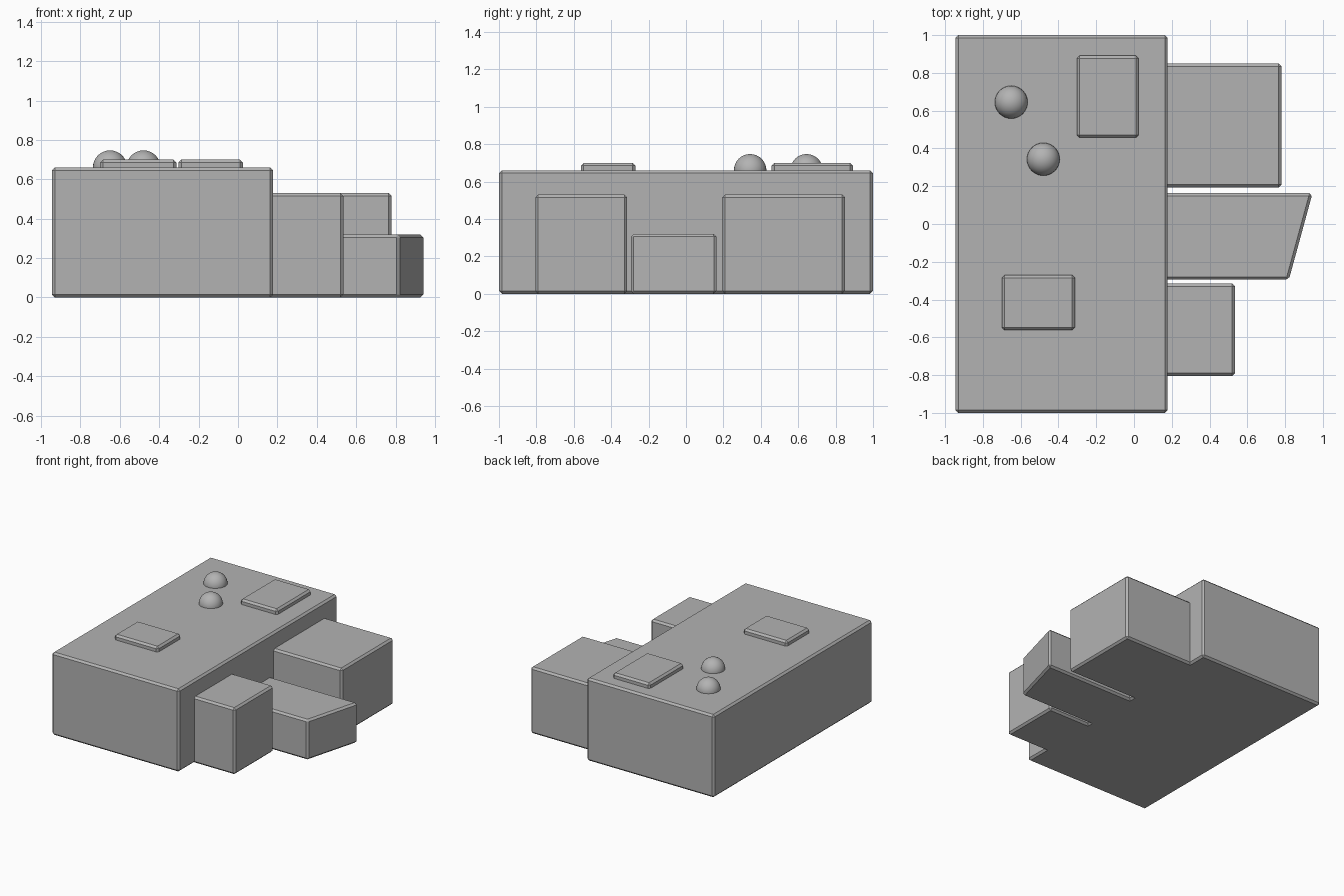
import bpy
import bmesh

if "Cube" in bpy.data.objects:
    bpy.data.objects.remove(bpy.data.objects["Cube"])

grey = bpy.data.materials.new("plain_grey")
grey.diffuse_color = (0.45, 0.45, 0.45, 1)
grey.use_nodes = True
grey.node_tree.nodes["Principled BSDF"].inputs["Base Color"].default_value = grey.diffuse_color


def prism(name, outline, z0, z1, bevel=0.015):
    """Extrude a floor outline and chamfer every edge."""
    bm = bmesh.new()
    face = bm.faces.new([bm.verts.new((x, y, z0)) for x, y in outline])
    top = bmesh.ops.extrude_face_region(bm, geom=[face])["geom"]
    for v in top:
        if isinstance(v, bmesh.types.BMVert):
            v.co.z = z1
    bmesh.ops.recalc_face_normals(bm, faces=bm.faces[:])
    bmesh.ops.bevel(bm, geom=bm.edges[:], offset=bevel, segments=1,
                    affect='EDGES', clamp_overlap=True)
    mesh = bpy.data.meshes.new(name)
    bm.to_mesh(mesh)
    bm.free()
    mesh.materials.append(grey)
    obj = bpy.data.objects.new(name, mesh)
    bpy.context.collection.objects.link(obj)
    return obj


def box(name, x0, x1, y0, y1, z0, z1):
    return prism(name, [(x0, y0), (x1, y0), (x1, y1), (x0, y1)], z0, z1)


# Main hall
box("main_hall", -0.945, 0.178, -1, 1, 0, 0.66)

# Side wings, rooted inside the hall
box("back_wing", 0.1, 0.78, 0.193, 0.85, 0, 0.53)
box("front_wing", 0.1, 0.535, -0.805, -0.315, 0, 0.53)
prism("slanted_wing", [(0.1, -0.295), (0.82, -0.295), (0.945, 0.163), (0.1, 0.163)], 0, 0.32)

# Raised roof panels
box("back_roof_panel", -0.303, 0.025, 0.457, 0.892, 0.62, 0.70)
box("front_roof_panel", -0.70, -0.313, -0.562, -0.27, 0.62, 0.70)

# Roof domes
for name, x, y in (("back_dome", -0.65, 0.645), ("front_dome", -0.48, 0.343)):
    bpy.ops.mesh.primitive_uv_sphere_add(segments=32, ring_count=16, radius=0.087,
                                         location=(x, y, 0.66))
    dome = bpy.context.object
    dome.name = name
    dome.data.materials.append(grey)
    bpy.ops.object.shade_smooth()
